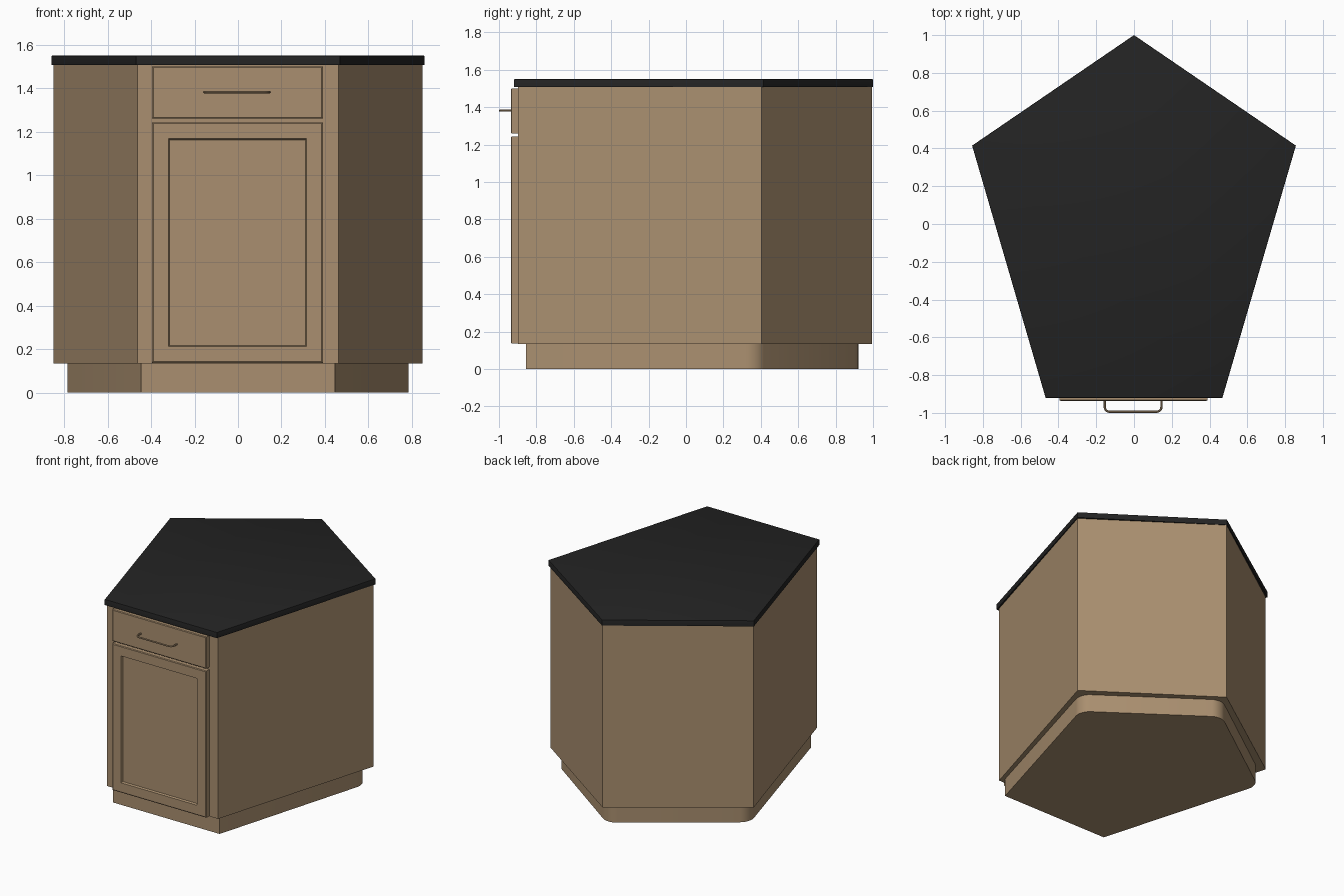
import bpy, bmesh, math
from mathutils import Vector

if "Cube" in bpy.data.objects:
    bpy.data.objects.remove(bpy.data.objects["Cube"])


def material(name, rgb):
    m = bpy.data.materials.new(name)
    m.diffuse_color = (*rgb, 1)
    m.use_nodes = True
    m.node_tree.nodes["Principled BSDF"].inputs["Base Color"].default_value = m.diffuse_color
    return m


WOOD = material("tan wood", (0.40, 0.275, 0.16))
BLACK = material("black counter", (0.017, 0.017, 0.017))


def finish(name, bm, mat):
    bmesh.ops.recalc_face_normals(bm, faces=bm.faces)
    mesh = bpy.data.meshes.new(name)
    bm.to_mesh(mesh)
    bm.free()
    ob = bpy.data.objects.new(name, mesh)
    bpy.context.collection.objects.link(ob)
    mesh.materials.append(mat)
    bpy.context.view_layer.objects.active = ob
    ob.select_set(True)
    bpy.ops.object.shade_smooth_by_angle(angle=math.radians(30))
    ob.select_set(False)
    return ob


def pentagon(name, front, side, back_y, z0, z1, mat, round_back=0, edge=0):
    """Corner-unit prism: front corner, side corner, apex; mirrored in x."""
    pts = [(-front[0], front[1]), front, side, (0, back_y), (-side[0], side[1])]
    bm = bmesh.new()
    face = bm.faces.new([bm.verts.new((x, y, z0)) for x, y in pts])
    up = bmesh.ops.extrude_face_region(bm, geom=[face])["geom"]
    bmesh.ops.translate(bm, vec=(0, 0, z1 - z0),
                        verts=[g for g in up if isinstance(g, bmesh.types.BMVert)])
    bm.normal_update()
    if round_back:
        corners = [e for e in bm.edges
                   if abs(e.verts[0].co.z - e.verts[1].co.z) > 1e-4 and e.verts[0].co.y > 0]
        bmesh.ops.bevel(bm, geom=corners, offset=round_back, segments=6,
                        profile=0.5, affect='EDGES')
    if edge:
        rim = [e for e in bm.edges if min(v.co.z for v in e.verts) > z1 - 1e-4]
        bmesh.ops.bevel(bm, geom=rim, offset=edge, segments=2, profile=0.5, affect='EDGES')
    return finish(name, bm, mat)


def front_panel(name, x0, x1, z0, z1, y0, y1, recess=None):
    """Slab on the front with eased edges and an optional recessed centre."""
    bm = bmesh.new()
    bmesh.ops.create_cube(bm, size=1)
    for v in bm.verts:
        v.co = (x1 if v.co.x > 0 else x0, y0 if v.co.y < 0 else y1,
                z1 if v.co.z > 0 else z0)
    bm.normal_update()
    front = min(bm.faces, key=lambda f: f.calc_center_median().y)
    bmesh.ops.inset_region(bm, faces=[front], thickness=0.008)
    for v in front.verts:
        v.co.y -= 0.004
    if recess:
        for width, depth in recess:
            bmesh.ops.inset_region(bm, faces=[front], thickness=width)
            for v in front.verts:
                v.co.y += depth
    return finish(name, bm, WOOD)


# Carcass, toe kick and counter
pentagon("cabinet_body", (0.463, -0.898), (0.848, 0.405), 0.995, 0.135, 1.507, WOOD)
pentagon("toe_kick", (0.445, -0.855), (0.80, 0.375), 0.945, 0.0, 0.14, WOOD, round_back=0.07)
pentagon("countertop", (0.468, -0.92), (0.857, 0.415), 1.0, 1.507, 1.55, BLACK, edge=0.004)

# Door with recessed panel, and drawer front
front_panel("door", -0.395, 0.39, 0.137, 1.243, -0.932, -0.89,
            recess=[(0.098, 0.0), (0.008, 0.014)])
front_panel("drawer_front", -0.395, 0.39, 1.26, 1.5, -0.932, -0.89)

# Bar handle: U-shaped rod with rounded bends
x0, x1, y_in, y_out, r = -0.155, 0.145, -0.93, -0.994, 0.025
path = [Vector((x0, y_in, 1.382))]
for cx, start in ((x0 + r, 180), (x1 - r, 270)):
    for i in range(6):
        a = math.radians(start + 18 * i)
        path.append(Vector((cx + r * math.cos(a), y_out + r + r * math.sin(a), 1.382)))
path.append(Vector((x1, y_in, 1.382)))

bm = bmesh.new()
rings, n, radius = [], 8, 0.006
for i, p in enumerate(path):
    t = (path[min(i + 1, len(path) - 1)] - path[max(i - 1, 0)]).normalized()
    side = t.cross(Vector((0, 0, 1)))
    rings.append([bm.verts.new(p + radius * (side * math.cos(k * math.tau / n)
                  + Vector((0, 0, 1)) * math.sin(k * math.tau / n))) for k in range(n)])
for a, b in zip(rings, rings[1:]):
    for k in range(n):
        bm.faces.new((a[k], a[(k + 1) % n], b[(k + 1) % n], b[k]))
for ring in (rings[0], rings[-1]):
    bm.faces.new(ring)
finish("drawer_handle", bm, WOOD)
